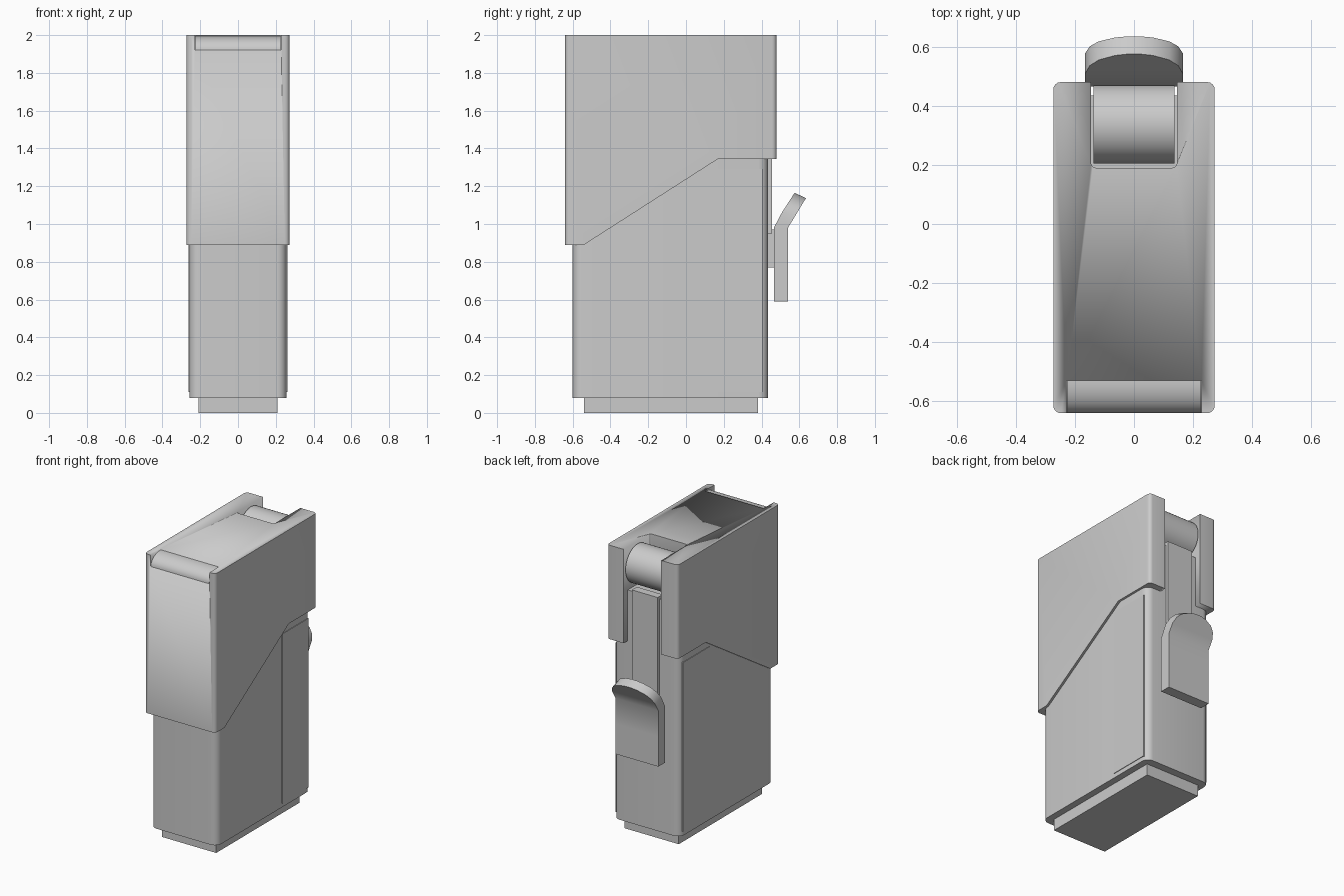
import bpy, bmesh
from math import sin, cos, pi

if "Cube" in bpy.data.objects:
    bpy.data.objects.remove(bpy.data.objects["Cube"])


def finish(bm, name, angle=35):
    bmesh.ops.recalc_face_normals(bm, faces=bm.faces)
    me = bpy.data.meshes.new(name)
    bm.to_mesh(me)
    bm.free()
    ob = bpy.data.objects.new(name, me)
    bpy.context.collection.objects.link(ob)
    bpy.ops.object.select_all(action='DESELECT')
    ob.select_set(True)
    bpy.context.view_layer.objects.active = ob
    bpy.ops.object.shade_smooth_by_angle(angle=angle * pi / 180)
    return ob


def prism(pts, x0, x1):
    """Side profile (y, z) extruded across x."""
    bm = bmesh.new()
    f = bm.faces.new([bm.verts.new((x0, y, z)) for y, z in pts])
    r = bmesh.ops.extrude_face_region(bm, geom=[f])
    bmesh.ops.translate(bm, vec=(x1 - x0, 0, 0),
                        verts=[g for g in r['geom'] if isinstance(g, bmesh.types.BMVert)])
    return bm


def box(x0, x1, y0, y1, z0, z1):
    return prism([(y0, z0), (y1, z0), (y1, z1), (y0, z1)], x0, x1)


def bevel(bm, test, width, seg=4):
    edges = [e for e in bm.edges if test(*[v.co for v in e.verts])]
    bmesh.ops.bevel(bm, geom=edges, offset=width, segments=seg, profile=0.5, affect='EDGES')


def upright(a, b):
    return abs(a.x - b.x) < 1e-4 and abs(a.y - b.y) < 1e-4


def cut(ob, cutter):
    cutter.hide_render = True
    m = ob.modifiers.new("cut", 'BOOLEAN')
    m.operation, m.solver, m.object = 'DIFFERENCE', 'EXACT', cutter
    bpy.context.view_layer.objects.active = ob
    bpy.ops.object.modifier_apply(modifier=m.name)
    bpy.data.objects.remove(cutter)


# base plinth
finish(box(-.21, .21, -.54, .38, 0, .09), "base")

# body with rounded upright corners
bm = box(-.257, .257, -.60, .435, .08, 1.70)
bevel(bm, upright, .05, 6)
finish(bm, "body")

# raised side panels
for s, side in ((-1, "left"), (1, "right")):
    finish(box(*sorted((s * .24, s * .261)), .115, .405, .11, 1.29), side + "_panel")

# hood with slanted lower edge
bm = prism([(-.64, .89), (-.54, .89), (.17, 1.345), (.48, 1.345), (.48, 2), (-.64, 2)], -.273, .273)
bevel(bm, upright, .025)
hood = finish(bm, "hood")

# slot for the button and notch for the front roller
bm = box(-.145, .145, .19, .6, 1.2, 2.1)
bevel(bm, upright, .015, 3)
cut(hood, finish(bm, "slot_cutter"))
cut(hood, finish(box(-.228, .228, -.7, -.53, 1.92, 2.1), "notch_cutter"))

# front roller: rounded bar in the notch
arc = [(-.535 - .105 * cos(t * pi / 20), 1.92 + .075 * sin(t * pi / 20)) for t in range(11)]
finish(prism(arc + [(-.53, 1.995), (-.53, 1.92)], -.225, .225), "front_roller")

# round thumb button in the slot
circle = [(.338 + .133 * cos(t * pi / 16), 1.855 + .133 * sin(t * pi / 16)) for t in range(32)]
finish(prism(circle, -.137, .137), "thumb_button")

# guide strip below the button
finish(box(-.1, .1, .40, .455, .95, 1.72), "guide_strip")

# clip stem
finish(box(-.07, .07, .42, .48, .77, .97), "clip_stem")

# bent clip plate with a rounded top: outline is (x, height), bent by height
def bend(h, back):
    if h <= .98:
        return (.54 if back else .465), h
    k = (h - .98) / .175
    return (.54 + .095 * k, .98 + .157 * k) if back else (.465 + .11 * k, .995 + .17 * k)


bm = bmesh.new()
half = [(.165, .59), (.165, .80), (.165, .98), (.165, 1.05), (.15, 1.092), (.12, 1.123), (.065, 1.147), (.02, 1.155)]
rows = []
for x, h in half:
    rows.append([bm.verts.new((sx * x, *bend(h, back))) for sx in (-1, 1) for back in (False, True)])
for a, b in zip(rows, rows[1:]):
    for i, j in ((0, 1), (1, 3), (3, 2), (2, 0)):
        bm.faces.new((a[i], a[j], b[j], b[i]))
for r in (rows[0], rows[-1]):
    bm.faces.new((r[0], r[1], r[3], r[2]))
finish(bm, "clip_plate", 40)
